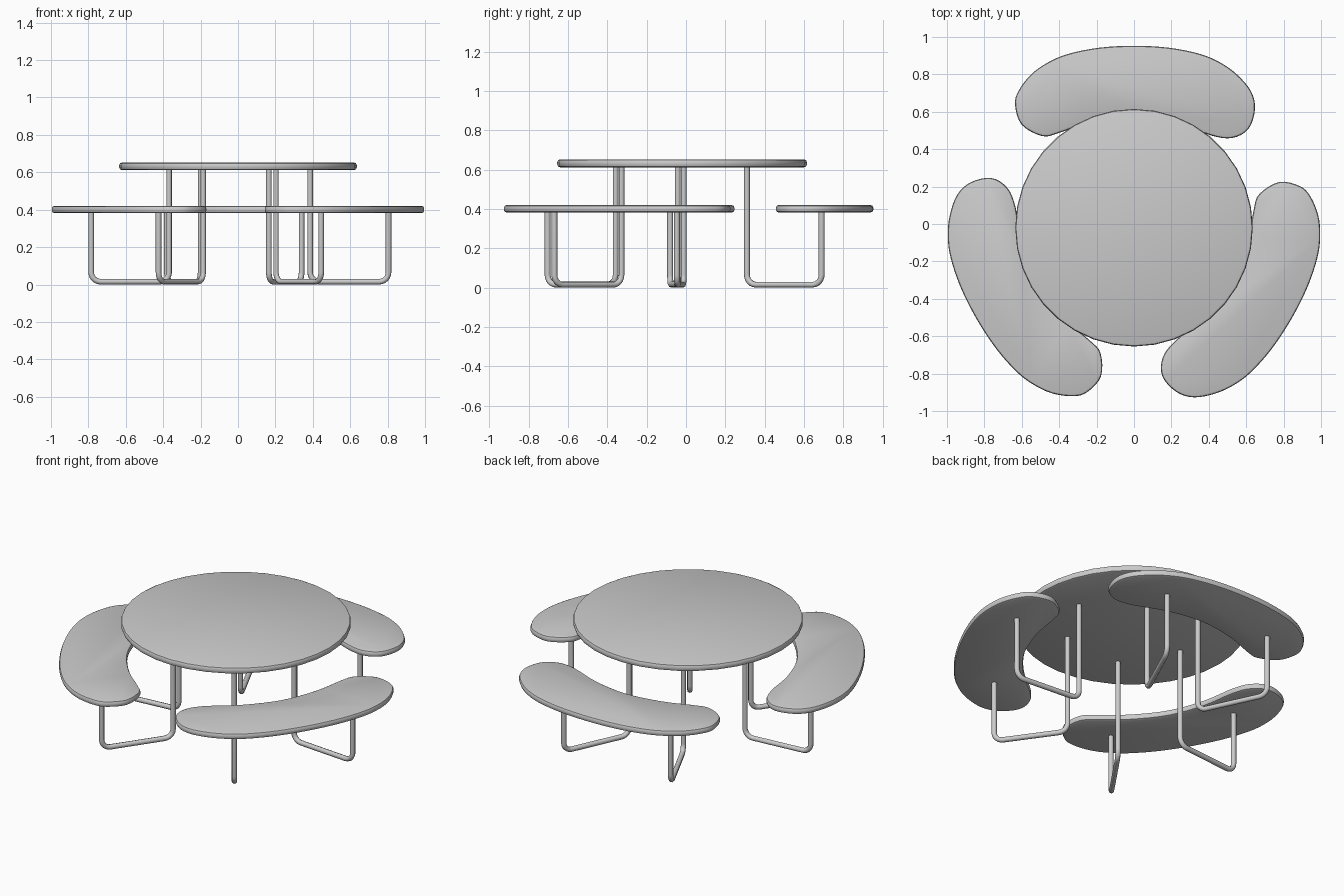
import bpy, bmesh, math
from mathutils import Vector, Matrix

if "Cube" in bpy.data.objects:
    bpy.data.objects.remove(bpy.data.objects["Cube"])

CENTRE = Vector((0, -0.02, 0))
TUBE = 0.015


def slab(name, outline, z0, z1, bevel):
    """Flat board from a closed outline, with a rounded rim."""
    bm = bmesh.new()
    base = bm.faces.new([bm.verts.new((p[0], p[1], z0)) for p in outline])
    ext = bmesh.ops.extrude_face_region(bm, geom=[base])
    top = [v for v in ext["geom"] if isinstance(v, bmesh.types.BMVert)]
    bmesh.ops.translate(bm, verts=top, vec=(0, 0, z1 - z0))
    if not any(len(f.verts) > 4 and f.calc_center_median().z < z0 + 0.001 for f in bm.faces):
        bm.faces.new([v for v in bm.verts if v not in top])
    bmesh.ops.recalc_face_normals(bm, faces=bm.faces)
    rim = [e for e in bm.edges if abs(e.verts[0].co.z - e.verts[1].co.z) < 1e-5]
    bmesh.ops.bevel(bm, geom=rim, offset=bevel, segments=2, profile=0.5, affect='EDGES')
    me = bpy.data.meshes.new(name)
    bm.to_mesh(me)
    bm.free()
    ob = bpy.data.objects.new(name, me)
    bpy.context.collection.objects.link(ob)
    me.shade_smooth()
    me.set_sharp_from_angle(angle=math.radians(30))
    return ob


def smooth_loop(pts, n=4):
    """Closed Catmull-Rom curve through the points."""
    out, k = [], len(pts)
    for i in range(k):
        a, b, c, d = (Vector(pts[(i + j) % k]) for j in (-1, 0, 1, 2))
        for s in range(n):
            t = s / n
            out.append(0.5 * (2 * b + (c - a) * t + (2 * a - 5 * b + 4 * c - d) * t * t
                              + (3 * b - a - 3 * c + d) * t ** 3))
    return out


def tube(name, corners, bend):
    """Round bar through the corners, with filleted bends."""
    path = [corners[0]]
    for a, p, b in zip(corners, corners[1:], corners[2:]):
        u, v = (a - p).normalized(), (b - p).normalized()
        mid = p + (u + v) * bend
        for i in range(7):
            t = i / 6 * math.pi / 2
            path.append(mid - v * bend * math.cos(t) - u * bend * math.sin(t))
    path.append(corners[-1])
    cu = bpy.data.curves.new(name, 'CURVE')
    cu.dimensions = '3D'
    cu.bevel_depth = TUBE
    cu.bevel_resolution = 2
    cu.use_fill_caps = True
    sp = cu.splines.new('POLY')
    sp.points.add(len(path) - 1)
    for q, co in zip(sp.points, path):
        q.co = (*co, 1)
    sp.use_smooth = True
    ob = bpy.data.objects.new(name, cu)
    bpy.context.collection.objects.link(ob)


# Round table top
circle = [(0.635 * math.cos(i * math.tau / 36), CENTRE.y + 0.635 * math.sin(i * math.tau / 36))
          for i in range(36)]
slab("table_top", circle, 0.612, 0.652, 0.014)

# Kidney-shaped bench outline (back bench), clockwise from the middle of the outer edge
bench = smooth_loop([
    (0, .953), (.19, .942), (.353, .909), (.46, .864), (.55, .800), (.625, .711),
    (.647, .615), (.612, .508), (.524, .46), (.41, .474), (.22, .545), (0, .58),
    (-.22, .55), (-.40, .487), (-.49, .470), (-.60, .53), (-.636, .636), (-.618, .711),
    (-.55, .800), (-.46, .864), (-.353, .909), (-.19, .942)])

# Plan positions of each leg: under the bench, under the table
legs = {"left": ((-.38, .69), (-.20, .31)), "right": ((.34, .69), (.165, .31))}

# Three benches around the table, each with two bent-tube legs
for place, angle in (("back", 0), ("left", 120), ("right", -120)):
    rot = (Matrix.Translation(CENTRE) @ Matrix.Rotation(math.radians(angle), 4, 'Z')
           @ Matrix.Translation(-CENTRE))
    slab(f"{place}_bench", [rot @ Vector((p.x, p.y, 0)) for p in bench], 0.382, 0.42, 0.014)
    for side, (o, i) in legs.items():
        pts = [(*o, .39), (*o, TUBE), (*i, TUBE), (*i, .62)]
        tube(f"{place}_bench_{side}_leg", [rot @ Vector(p) for p in pts], 0.05)
